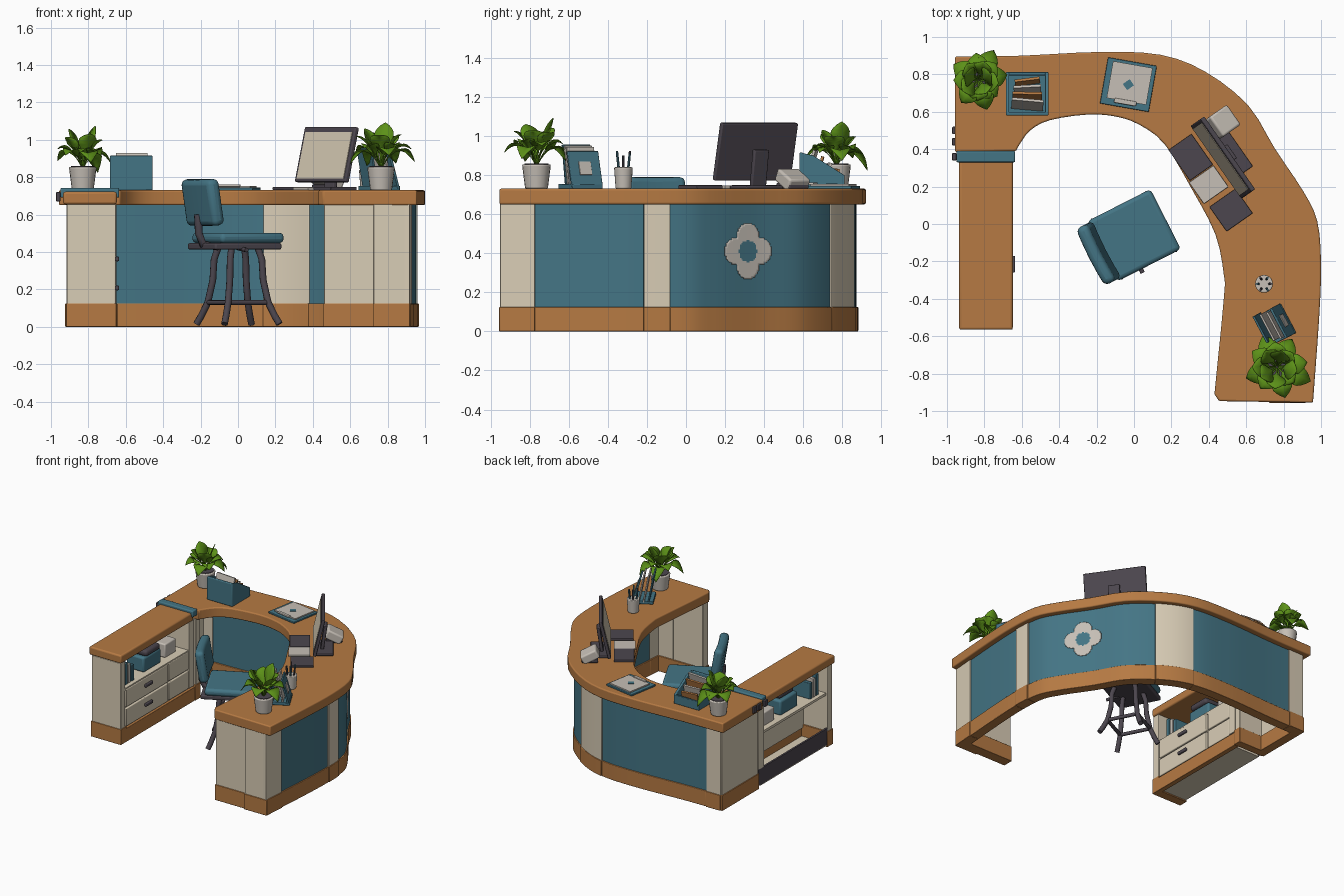
import bpy, bmesh, math, random
from mathutils import Matrix, Vector, Euler

if "Cube" in bpy.data.objects:
    bpy.data.objects.remove(bpy.data.objects["Cube"])

random.seed(4)


def lin(c):
    return tuple(((v / 255 + 0.055) / 1.055) ** 2.4 if v > 10 else v / 3300 for v in c) + (1,)


def material(name, rgb):
    m = bpy.data.materials.new(name)
    m.diffuse_color = lin(rgb)
    m.use_nodes = True
    m.node_tree.nodes["Principled BSDF"].inputs["Base Color"].default_value = m.diffuse_color
    return m


WOOD = material("warm wood", (182, 122, 67))
CREAM = material("cream", (217, 205, 182))
TEAL = material("teal", (68, 117, 133))
DARK = material("charcoal", (76, 70, 78))
GREEN = material("leaf green", (92, 145, 24))
PALE = material("pale grey", (198, 191, 182))
I4 = Matrix.Identity(4)


def finish(bm, name, mats, bevel=0.0, solid=0.0):
    bmesh.ops.recalc_face_normals(bm, faces=bm.faces)
    me = bpy.data.meshes.new(name)
    bm.to_mesh(me)
    bm.free()
    ob = bpy.data.objects.new(name, me)
    bpy.context.collection.objects.link(ob)
    for m in mats if isinstance(mats, list) else [mats]:
        me.materials.append(m)
    bpy.ops.object.select_all(action='DESELECT')
    ob.select_set(True)
    bpy.context.view_layer.objects.active = ob
    bpy.ops.object.shade_smooth_by_angle(angle=math.radians(35))
    if solid:
        ob.modifiers.new("thick", 'SOLIDIFY').thickness = solid
    if bevel:
        b = ob.modifiers.new("round", 'BEVEL')
        b.width, b.segments, b.limit_method, b.angle_limit = bevel, 3, 'ANGLE', math.radians(40)
    return ob


def box(name, loc, size, mat, rot=(0, 0, 0), bevel=0.0, M=I4):
    bm = bmesh.new()
    T = M @ Matrix.Translation(loc) @ Euler([math.radians(a) for a in rot]).to_matrix().to_4x4()
    bmesh.ops.create_cube(bm, size=1, matrix=T @ Matrix.Diagonal((*size, 1)))
    return finish(bm, name, mat, bevel)


def span(name, x0, x1, y0, y1, z0, z1, mat, bevel=0.0):
    return box(name, ((x0 + x1) / 2, (y0 + y1) / 2, (z0 + z1) / 2), (x1 - x0, y1 - y0, z1 - z0), mat, bevel=bevel)


def prism(name, pts, z0, z1, mat, bevel=0.0, M=I4):
    bm = bmesh.new()
    f = bm.faces.new([bm.verts.new(M @ Vector((p[0], p[1], z0))) for p in pts])
    top = bmesh.ops.extrude_face_region(bm, geom=[f])['geom']
    d = M.to_3x3() @ Vector((0, 0, z1 - z0))
    bmesh.ops.translate(bm, vec=d, verts=[v for v in top if isinstance(v, bmesh.types.BMVert)])
    return finish(bm, name, mat, bevel)


def cone(name, loc, r0, r1, h, mat, bevel=0.0, seg=20, rot=(0, 0, 0)):
    bm = bmesh.new()
    T = Matrix.Translation(loc) @ Euler(rot).to_matrix().to_4x4() @ Matrix.Translation((0, 0, h / 2))
    bmesh.ops.create_cone(bm, cap_ends=True, segments=seg, radius1=r0, radius2=r1, depth=h, matrix=T)
    return finish(bm, name, mat, bevel)


def tube(name, pts, r, mat, M=I4):
    cu = bpy.data.curves.new(name, 'CURVE')
    cu.dimensions, cu.bevel_depth, cu.bevel_resolution, cu.use_fill_caps = '3D', r, 2, True
    s = cu.splines.new('POLY')
    s.points.add(len(pts) - 1)
    for q, p in zip(s.points, pts):
        q.co = (*(M @ Vector(p)), 1)
    ob = bpy.data.objects.new(name, cu)
    bpy.context.collection.objects.link(ob)
    cu.materials.append(mat)
    bpy.ops.object.select_all(action='DESELECT')
    ob.select_set(True)
    bpy.context.view_layer.objects.active = ob
    bpy.ops.object.convert(target='MESH')


def smooth(pts, n):
    P = [Vector(p) for p in pts]
    P = [2 * P[0] - P[1]] + P + [2 * P[-1] - P[-2]]
    out = []
    for a, b, c, d in zip(P, P[1:], P[2:], P[3:]):
        for k in range(n):
            t = k / n
            out.append(0.5 * (2 * b + (c - a) * t + (2 * a - 5 * b + 4 * c - d) * t * t + (3 * b - a - 3 * c + d) * t ** 3))
    return out + [P[-2]]


def offset(path, d):
    out = []
    for i, p in enumerate(path):
        t = (path[min(i + 1, len(path) - 1)] - path[max(i - 1, 0)]).normalized()
        out.append(p + Vector((-t.y, t.x)) * d)
    return out


# Curved counter board
outer = [(-.91, .895), (-.6, .90), (-.18, .92), (.14, .905), (.38, .815), (.61, .635), (.755, .40),
         (.905, .175), (.98, .015), (1, -.215), (.99, -.5), (.957, -.955)]
inner = [(-.63, .39), (-.615, .42), (-.555, .5), (-.45, .555), (-.25, .585), (-.1, .575), (.03, .53), (.165, .425),
         (.31, .185), (.435, -.055), (.48, -.27), (.48, -.4), (.43, -.91)]
board = [(-.957, .385), (-.957, .895)] + smooth(outer, 3) + [(.455, -.947)] + smooth(inner, 3)[::-1]
prism("counter_top", board, .65, .73, WOOD, .018)

# Curved wall: alternating cream pillars and teal panels over a wooden skirting
wall = offset(smooth(outer, 16), -.047)


def near(p):
    return min(range(len(wall)), key=lambda i: (wall[i] - Vector(p)).length)


def ribbon(name, i, j, out, depth, z0, z1, mat):
    part = wall[i:j + 1][::2] + ([wall[j]] if (j - i) % 2 else [])
    prism(name, offset(part, out) + offset(part, -depth)[::-1], z0, z1, mat, .004)


cuts = [0] + [near(p) for p in [(-.78, .86), (.15, .85), (.4, .72), (.9, -.09), (.95, -.22), (.93, -.78)]] + [len(wall) - 1]
for k, (i, j) in enumerate(zip(cuts, cuts[1:])):
    pillar = k % 2 == 0
    ribbon("wall_pillar" if pillar else "wall_panel", i, j, .008 if pillar else 0, .06, .12, .655, CREAM if pillar else TEAL)
    ribbon("wall_skirting", i, j, .014 if pillar else .008, .07, 0, .125, WOOD)

# Rounded plus ornament following the curved wall
c, bm, N = near((.79, .34)), bmesh.new(), 36
arc = [0.0]
for a, b in zip(wall, wall[1:]):
    arc.append(arc[-1] + (b - a).length)


def on_wall(s, z):
    s += arc[c]
    i = max(k for k in range(len(arc) - 1) if arc[k] <= s)
    p = offset(wall[i:i + 2], .004)
    q = p[0].lerp(p[1], (s - arc[i]) / (arc[i + 1] - arc[i]))
    return bm.verts.new((q.x, q.y, .41 + z))


g = [[on_wall(.3 * (a / N - .5), .3 * (b / N - .5)) for b in range(N + 1)] for a in range(N + 1)]
for a in range(N):
    for b in range(N):
        u, v = abs(.3 * ((a + .5) / N - .5)), abs(.3 * ((b + .5) / N - .5))
        if math.hypot(max(u, v) - .078, min(u, v)) < .066 or max(u, v) < .07:
            f = bm.faces.new((g[a][b], g[a + 1][b], g[a + 1][b + 1], g[a][b + 1]))
            f.material_index = int(math.hypot(u, v) < .055)
bmesh.ops.delete(bm, geom=[v for v in bm.verts if not v.link_faces], context='VERTS')
finish(bm, "plus_ornament", [PALE, TEAL], solid=.004)

# End panels of the counter
for n, x0, x1, y0 in (("end_panel_inner", .46, .725, -.94), ("end_panel_outer", .725, .915, -.95)):
    span(n, x0, x1, y0, -.87, .12, .655, CREAM, .004)
    span(n + "_skirting", x0 - .004, x1 + .004, y0 - .006, -.86, 0, .125, WOOD, .004)
span("corner_side", -.918, -.86, .39, .85, .12, .655, CREAM, .004)
span("corner_side_skirting", -.924, -.85, .385, .855, 0, .125, WOOD, .004)
span("corner_cross", -.91, -.65, .39, .44, .12, .655, CREAM, .004)
span("corner_cross_skirting", -.91, -.645, .38, .445, 0, .125, WOOD, .004)

# Side wing with drawers and an open shelf
span("wing_top", -.935, -.648, -.565, .36, .655, .722, WOOD, .012)
span("wing_hinge_band", -.95, -.635, .33, .39, .69, .742, TEAL, .008)
for y in (.36, .44, .5):
    span("hinge", -.972, -.95, y - .02, y + .02, .67, .72, DARK, .004)
span("wing_end", -.915, -.655, -.56, -.5, .12, .655, CREAM, .004)
span("wing_end_skirting", -.92, -.65, -.565, -.49, 0, .125, WOOD, .004)
span("wing_rear_post", -.915, -.655, .31, .38, .12, .655, CREAM, .004)
span("wing_skirting", -.69, -.65, -.5, .38, 0, .11, WOOD, .004)
span("wing_floor", -.91, -.66, -.5, .35, .01, .03, CREAM)
span("wing_kickboard", -.915, -.9, -.5, .38, .02, .15, DARK)
span("wing_shelf", -.9, -.66, -.5, .32, .41, .43, CREAM)
span("drawer_backing", -.7, -.672, -.5, .32, .1, .42, CREAM)
for z in (.12, .275):
    span("drawer_front", -.68, -.655, -.49, .05, z, z + .145, CREAM, .006)
    span("drawer_handle", -.655, -.636, -.26, -.17, z + .075, z + .1, DARK, .006)
    span("drawer_side_front", -.68, -.658, .06, .31, z, z + .145, CREAM, .006)
for k in range(3):
    span("shelf_folder", -.87, -.69, -.45 + k * .04, -.42 + k * .04, .43, .6 - .02 * k, (TEAL, PALE, TEAL)[k], .004)
span("shelf_case", -.86, -.7, -.2, .02, .43, .55, TEAL, .015)
span("shelf_case_lid", -.84, -.69, -.18, 0, .55, .6, DARK, .02)
span("shelf_box", -.86, -.72, .1, .24, .43, .54, PALE, .01)

# Office chair
C = Matrix.Translation((0, -.06, 0)) @ Matrix.Rotation(math.radians(27), 4, 'Z')
box("chair_seat", (0, 0, .475), (.38, .36, .055), TEAL, bevel=.022, M=C)
box("chair_plate", (-.02, 0, .43), (.4, .33, .035), DARK, bevel=.01, M=C)
back = [(.03 - .25 * y * y * 6 * -.2 + .0, y) for y in (-.17, -.1, 0, .1, .17)]
back = back + [(x - .07, y) for x, y in back[::-1]]
prism("chair_back", back, -.125, .125, TEAL, .028,
      C @ Matrix.Translation((-.215, 0, .665)) @ Matrix.Rotation(math.radians(-9), 4, 'Y'))
tube("chair_back_support", [(-.12, 0, .43), (-.21, 0, .44), (-.235, 0, .5), (-.24, 0, .6)], .022, DARK, C)
tube("chair_lever", [(-.05, -.1, .42), (-.05, -.2, .41)], .012, DARK, C)
for sx in (-1, 1):
    for sy in (-1, 1):
        tube("chair_leg", [(sx * r, sy * r, z) for r, z in ((.08, .42), (.095, .36), (.1, .25), (.12, .13), (.145, .06), (.165, .015))], .019, DARK, C)
    tube("chair_rung", [(sx * .12, -.12, .13), (sx * .12, .12, .13)], .014, DARK, C)
    tube("chair_rung", [(-.12, sx * .12, .13), (.12, sx * .12, .13)], .014, DARK, C)

# Monitor, desk pads and phone
S = Matrix.Translation((.475, .355, 0)) @ Matrix.Rotation(math.radians(-55), 4, 'Z')
box("monitor_case", (0, 0, .92), (.475, .025, .3), DARK, (-13, 0, 0), .006, S)
box("monitor_screen", (0, -.0145, .9165), (.435, .004, .255), CREAM, (-13, 0, 0), M=S)
box("monitor_neck", (0, .035, .83), (.09, .025, .2), DARK, (-8, 0, 0), .006, S)
box("monitor_foot", (0, .03, .738), (.26, .15, .016), DARK, bevel=.006, M=S)
box("left_desk_pad", (-.1, -.14, .739), (.2, .15, .018), DARK, bevel=.004, M=S)
box("right_desk_pad", (.255, -.125, .739), (.16, .17, .018), DARK, bevel=.004, M=S)
box("notepad", (.075, -.145, .739), (.14, .16, .016), PALE, bevel=.003, M=S)
box("phone", (-.155, .11, .775), (.13, .13, .07), PALE, (-28, 0, 0), .012, S)
box("phone_base", (-.155, .11, .745), (.12, .12, .03), DARK, bevel=.006, M=S)

# Clipboard with paper and pen
K = Matrix.Translation((-.03, .745, .73)) @ Matrix.Rotation(math.radians(-10), 4, 'Z')
box("clipboard", (0, 0, .007), (.265, .25, .014), TEAL, bevel=.004, M=K)
box("clipboard_paper", (.005, .01, .019), (.215, .2, .01), PALE, M=K)
box("clipboard_clip", (0, -.095, .025), (.12, .025, .014), PALE, bevel=.005, M=K)
box("paper_mark", (0, 0, .0255), (.045, .04, .003), TEAL, (0, 0, 45), M=K)

# Paper organiser
side = [(.585, .73), (.585, .915), (.65, .9), (.81, .8), (.81, .73)]
Y = Matrix(((0, 0, 1, 0), (1, 0, 0, 0), (0, 1, 0, 0), (0, 0, 0, 1)))
for x in (-.685, -.475):
    prism("organiser_side", side, x, x + .018, TEAL, .005, Y)
span("organiser_front", -.685, -.457, .58, .6, .73, .915, TEAL, .006)
span("organiser_back", -.685, -.457, .795, .812, .73, .8, TEAL, .005)
span("organiser_floor", -.68, -.46, .59, .81, .73, .75, TEAL)
for k in range(4):
    box("organiser_paper", (-.57, .64 + k * .04, .84 - k * .02), (.17 - .012 * k, .014, .18 - .025 * k),
        WOOD if k % 2 else PALE, (-15, 0, 4 * k - 5))

# Folder rack
F = Matrix.Translation((.755, -.54, .73)) @ Matrix.Rotation(math.radians(28), 4, 'Z')
box("rack_base", (0, 0, .012), (.16, .175, .024), TEAL, bevel=.004, M=F)
box("rack_front", (.045, 0, .1), (.014, .18, .19), TEAL, (0, -16, 0), .004, F)
box("rack_label", (.0535, 0, .105), (.006, .07, .07), PALE, (0, -16, 0), .002, F)
for k in range(3):
    box("rack_folder", (.01 - k * .036, .008 * k, .115), (.012, .16, .2 + .012 * k), (PALE, PALE, TEAL)[k], (0, -10, 0), .003, F)

# Pen cup
cone("pen_cup", (.695, -.32, .73), .04, .048, .11, PALE, .006)
for k in range(6):
    a = k * 1.05
    cone("pen", (.695 + .018 * math.cos(a), -.32 + .018 * math.sin(a), .75), .007, .006, .15 + .012 * (k % 3),
         (DARK, TEAL)[k % 2], seg=8, rot=(-.12 * math.sin(a), .12 * math.cos(a), 0))


# Potted plants: each leaf is an arched sheet with a stalk and a folded midrib
def plant(x, y, scale, turn):
    cone("plant_pot", (x, y, .73), .058, .074, .125, PALE, .008)
    cone("pot_soil", (x, y, .853), .062, .062, .006, DARK)
    bm = bmesh.new()
    for i in range(17):
        az, q = turn + i * 2.4, i / 16
        R = (.085 + .105 * q + random.uniform(-.01, .01)) * scale
        A, B = (.3 + .04 * q) * scale, (.07 + .27 * q + random.uniform(-.03, .03)) * scale
        d, s = Vector((math.cos(az), math.sin(az), 0)), Vector((-math.sin(az), math.cos(az), 0))
        prev = None
        for k in range(11):
            t = k / 10
            u = max(0, (t - .35) / .65)
            w = .004 + .05 * math.sin(math.pi * u ** .8) if k < 10 else .001
            p = Vector((x, y, .845)) + d * R * t + Vector((0, 0, A * t - B * t * t))
            row = [bm.verts.new(p + s * w * e + Vector((0, 0, .25 * w * abs(e)))) for e in (-1, 0, 1)]
            if prev:
                for e in (0, 1):
                    bm.faces.new((prev[e], prev[e + 1], row[e + 1], row[e]))
            prev = row
    finish(bm, "plant_leaves", GREEN, solid=.003)


plant(-.83, .77, .9, .4)
plant(.765, -.765, 1.02, 1.3)
